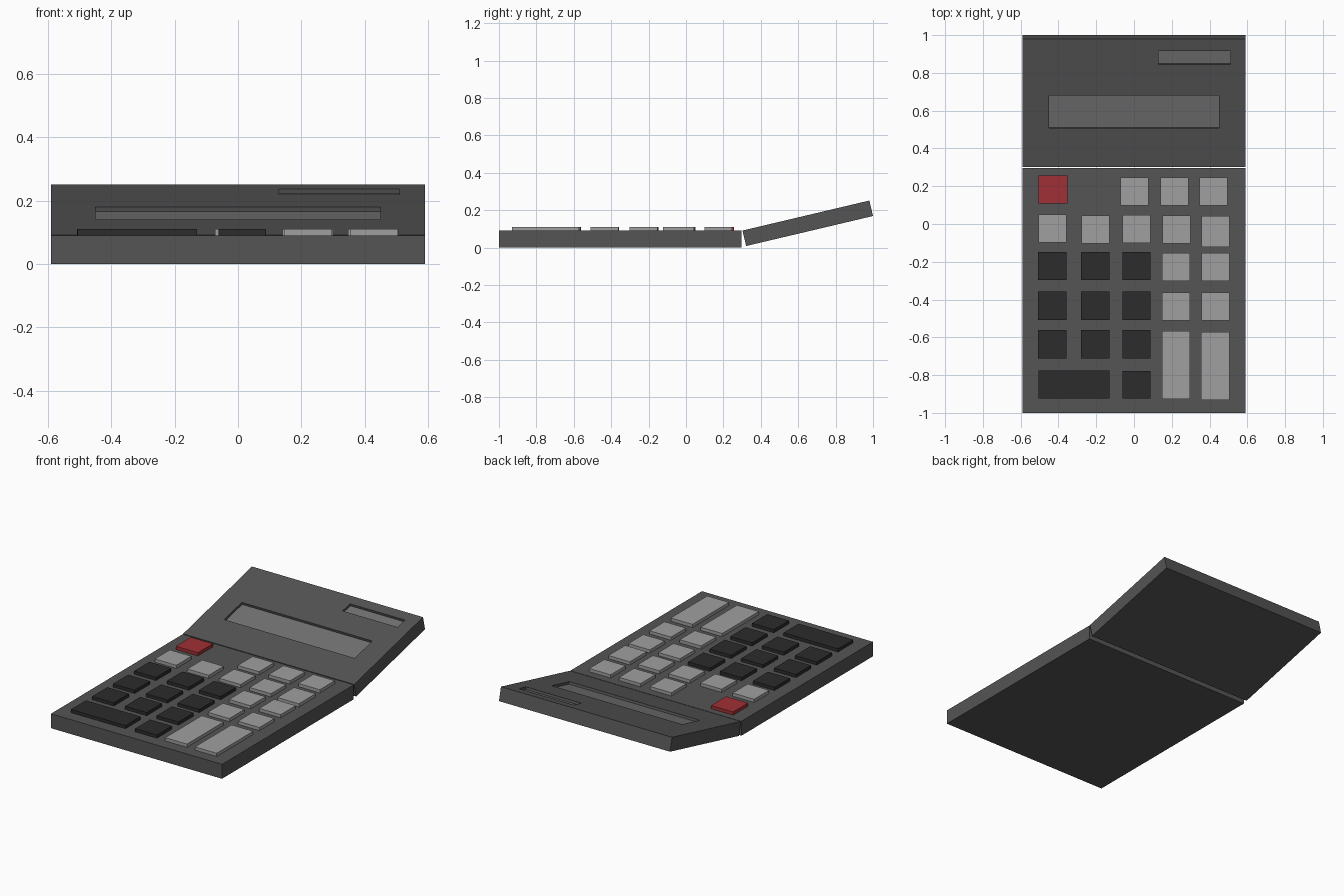
import bpy, bmesh, math
from mathutils import Matrix, Vector

if "Cube" in bpy.data.objects:
    bpy.data.objects.remove(bpy.data.objects["Cube"])


def material(name, rgb):
    m = bpy.data.materials.new(name)
    m.diffuse_color = (*rgb, 1)
    m.use_nodes = True
    m.node_tree.nodes["Principled BSDF"].inputs["Base Color"].default_value = m.diffuse_color
    return m


BODY = material("body_grey", (0.09, 0.09, 0.09))
LIGHT = material("light_grey", (0.35, 0.35, 0.35))
DARK = material("dark_grey", (0.025, 0.025, 0.025))
RED = material("red", (0.35, 0.03, 0.035))
GLASS = material("screen_grey", (0.17, 0.17, 0.17))


def box(name, x, y, z, mat, frame=Matrix()):
    """Box spanning the (min, max) ranges x, y, z inside a local frame."""
    lo, hi = Vector((x[0], y[0], z[0])), Vector((x[1], y[1], z[1]))
    bm = bmesh.new()
    bmesh.ops.create_cube(bm, size=1, matrix=Matrix.LocRotScale((lo + hi) / 2, None, hi - lo))
    me = bpy.data.meshes.new(name)
    bm.to_mesh(me)
    bm.free()
    me.materials.append(mat)
    ob = bpy.data.objects.new(name, me)
    ob.matrix_world = frame
    bpy.context.collection.objects.link(ob)
    return ob


W, TOP = 0.59, 0.09

# Keypad body
box("keypad_body", (-W, W), (-1, 0.297), (0, TOP), BODY)

# Tilted display panel, hinged at its upper front edge
tilt = math.radians(13.3)
frame = Matrix.Translation((0, 0.302, 0.091)) @ Matrix.Rotation(tilt, 4, 'X')
panel = box("display_panel", (-W, W), (0, 0.697), (-0.085, 0), BODY, frame)


def window(name, x, y):
    """Recess cut in the panel with a plate on its floor; y is in plan view."""
    y = [(v - 0.302) / math.cos(tilt) for v in y]
    cutter = box(name + "_cutter", x, y, (-0.018, 0.05), BODY, frame)
    cutter.hide_render = True
    cutter.hide_set(True)
    cut = panel.modifiers.new(name, 'BOOLEAN')
    cut.operation, cut.solver, cut.object = 'DIFFERENCE', 'EXACT', cutter
    box(name, x, y, (-0.022, -0.015), GLASS, frame)


window("display_screen", (-0.45, 0.45), (0.507, 0.68))
window("solar_cell", (0.13, 0.51), (0.845, 0.917))

# Keys: left edge, top edge, then optional width and depth
K = 0.148


def key(name, x, y, mat, w=K, d=K):
    box(name, (x, x + w), (y - d, y), (TOP - 0.01, 0.11), mat)


key("red_key", -0.505, 0.257, RED, 0.152)

# Upper function keys
for i, x in enumerate((-0.072, 0.141, 0.347)):
    key(f"top_row_key_{i}", x, 0.247, LIGHT)
for i, (x, y) in enumerate(((-0.505, 0.05), (-0.278, 0.045), (-0.06, 0.047), (0.152, 0.045))):
    key(f"function_key_{i}", x, y, LIGHT)
key("function_key_4", 0.358, 0.042, LIGHT, d=0.165)

# Number keys
for r, y in enumerate((-0.147, -0.357, -0.562)):
    for c, x in enumerate((-0.508, -0.281, -0.062)):
        key(f"number_key_{r}_{c}", x, y, DARK, 0.15, 0.15)
key("wide_zero_key", -0.506, -0.775, DARK, 0.376)
key("point_key", -0.062, -0.777, DARK, 0.15)

# Operator keys
for c, x in enumerate((0.149, 0.357)):
    for r, y in enumerate((-0.153, -0.362)):
        key(f"operator_key_{r}_{c}", x, y, LIGHT)
    key(f"tall_key_{c}", x - 0.002, -0.567 - 0.004 * c, LIGHT, 0.15, 0.36)
